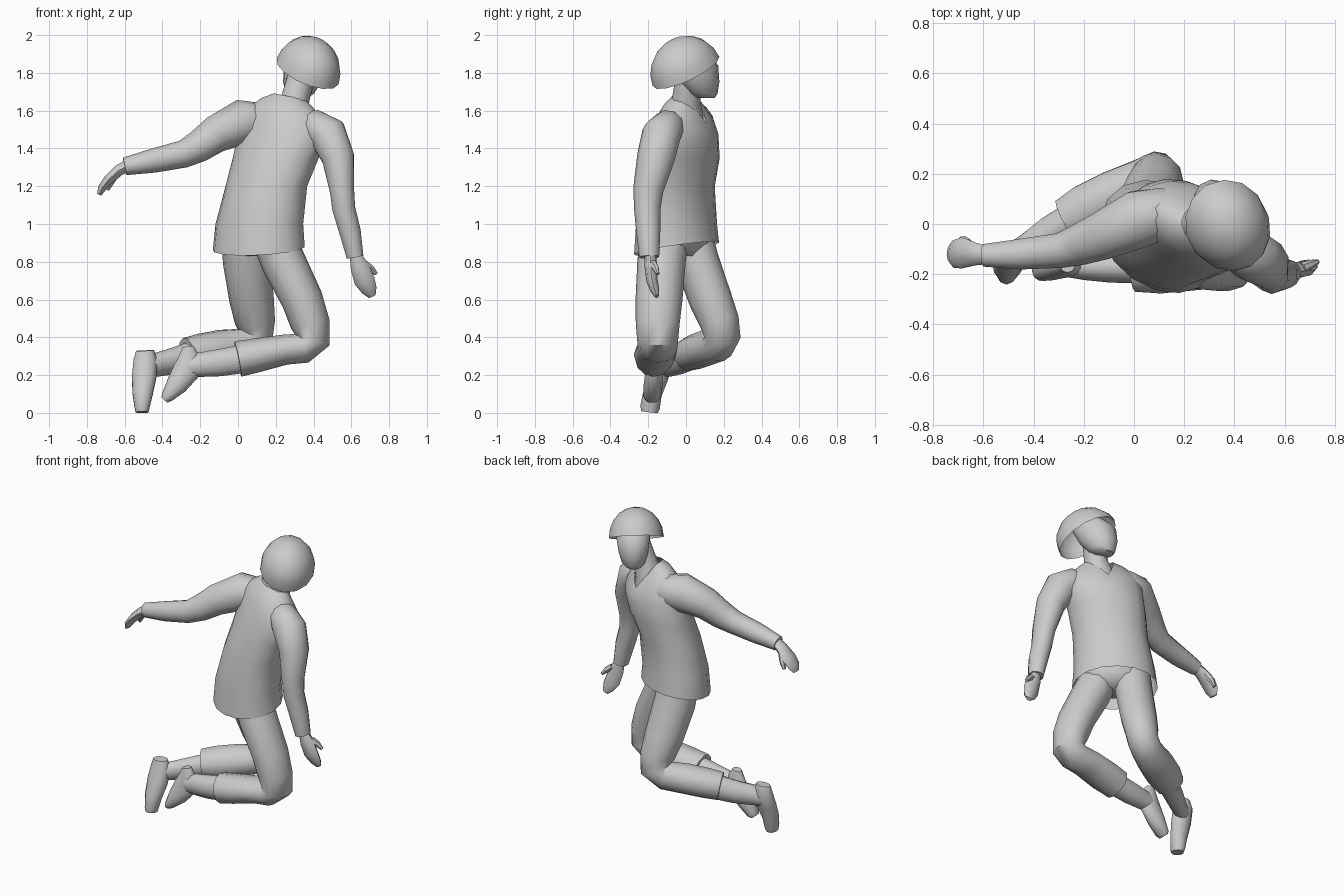
import bpy, bmesh, math
from mathutils import Vector, Matrix

grey = bpy.data.materials.new("plain_grey")
grey.diffuse_color = (0.6, 0.6, 0.6, 1)


def finish(name, bm, angle=50):
    bmesh.ops.recalc_face_normals(bm, faces=bm.faces[:])
    me = bpy.data.meshes.new(name)
    bm.to_mesh(me)
    bm.free()
    me.materials.append(grey)
    ob = bpy.data.objects.new(name, me)
    bpy.context.collection.objects.link(ob)
    bpy.ops.object.select_all(action='DESELECT')
    ob.select_set(True)
    bpy.context.view_layer.objects.active = ob
    bpy.ops.object.shade_smooth_by_angle(angle=math.radians(angle))
    return ob


def loft(name, rings, cap_start=True, cap_end=True):
    """Skin a list of point rings."""
    bm = bmesh.new()
    loops = [[bm.verts.new(p) for p in ring] for ring in rings]
    n = len(loops[0])
    for a, b in zip(loops, loops[1:]):
        for i in range(n):
            j = (i + 1) % n
            bm.faces.new((a[i], a[j], b[j], b[i]))
    if cap_start:
        bm.faces.new(loops[0])
    if cap_end:
        bm.faces.new(loops[-1])
    return finish(name, bm)


def tube(name, path, ref, sides=10):
    """Path points are (x, y, z, radius along ref, radius across)."""
    pts = [Vector(p[:3]) for p in path]
    rings = []
    for i, p in enumerate(path):
        t = (pts[min(i + 1, len(pts) - 1)] - pts[max(i - 1, 0)]).normalized()
        u = Vector(ref)
        u = (u - t * u.dot(t)).normalized()
        v = t.cross(u)
        ru, rv = p[3], p[-1]
        rings.append([pts[i] + u * ru * math.cos(a) + v * rv * math.sin(a)
                      for a in (2 * math.pi * k / sides for k in range(sides))])
    return loft(name, rings)


def oval(cx, cy, z, w, d, yaw, sides=16, push=0.0, drop=0.0, tilt=(0, 0)):
    """Level oval; push and drop pull its front out and down into a V."""
    yaw = math.radians(yaw)
    side = Vector((math.cos(yaw), math.sin(yaw), 0))
    front = Vector((-math.sin(yaw), math.cos(yaw), 0))
    ring = []
    for k in range(sides):
        a = 2 * math.pi * k / sides
        off = min(a, 2 * math.pi - a)
        v = max(0, 1 - off / math.radians(75))
        p = front * (d + push * v) * math.cos(a) + side * w * math.sin(a)
        p.z = z - drop * v + tilt[0] * p.x + tilt[1] * p.y
        ring.append(p + Vector((cx, cy, 0)))
    return ring


# Jumper with open hem and V neck
sweater = [
    oval(.11, -.05, .87, .262, .205, -35, tilt=(.08, .16)),
    oval(.113, -.05, 1.0, .25, .195, -35),
    oval(.15, -.045, 1.2, .232, .18, -34),
    oval(.2, -.02, 1.35, .242, .182, -31),
    oval(.24, -.01, 1.48, .25, .16, -27, drop=.03, tilt=(-.1, 0)),
    oval(.25, -.01, 1.575, .225, .13, -24, push=.02, drop=.08, tilt=(-.15, 0)),
    oval(.262, -.005, 1.645, .14, .1, -20, push=.025, drop=.12, tilt=(-.18, 0)),
    oval(.275, 0, 1.675, .085, .075, -12, push=.035, drop=.14, tilt=(-.2, 0)),
]
loft("sweater", sweater, False, False)

# Pelvis under the hem
loft("trouser_seat", [oval(.13, -.04, .83, .12, .08, -35),
                      oval(.12, -.045, .9, .21, .15, -35),
                      oval(.12, -.045, 1.05, .205, .15, -35)])

# Neck and upper chest
tube("neck", [(.26, .0, 1.44, .1), (.27, .0, 1.58, .09),
              (.3, .0, 1.65, .076), (.34, .02, 1.8, .07)], (0, 1, 0), 12)

# Head, turned to one side
loft("head", [oval(*s, 42, 12) for s in (
    (.32, .1, 1.668, .05, .055), (.328, .09, 1.69, .072, .082),
    (.34, .072, 1.75, .092, .115), (.357, .05, 1.84, .105, .133),
    (.375, .01, 1.93, .07, .08))])

# Rounded cap, tilted back from the face
bm = bmesh.new()
bmesh.ops.create_uvsphere(bm, u_segments=14, v_segments=10, radius=1)
bmesh.ops.delete(bm, geom=[v for v in bm.verts if v.co.z < -.01], context='VERTS')
up = Vector((.34, -.42, 1)).normalized()
fwd = Vector((-.5, .86, 0))
fwd = (fwd - up * fwd.dot(up)).normalized()
side = fwd.cross(up)
axes = Matrix((side * .168, fwd * .198, up * .187)).transposed().to_4x4()
bm.transform(Matrix.Translation((.369, 0, 1.808)) @ axes)
finish("cap", bm)

# Sleeves
tube("left_sleeve", [(.2, .05, 1.52, .07), (.12, .045, 1.535, .105),
                     (.02, .02, 1.54, .12),
                     (-.12, -.045, 1.475, .1), (-.21, -.08, 1.41, .086),
                     (-.29, -.105, 1.37, .073), (-.45, -.12, 1.335, .064),
                     (-.6, -.125, 1.305, .047)], (0, 0, 1))
tube("right_sleeve", [(.34, -.06, 1.53, .06), (.4, -.09, 1.52, .09),
                      (.475, -.13, 1.475, .105),
                      (.53, -.16, 1.35, .1, .09), (.55, -.2, 1.18, .08, .068),
                      (.56, -.205, 1.08, .07, .064), (.593, -.2, .96, .064, .06),
                      (.62, -.195, .825, .053, .047)], (0, 1, 0))

# Hands and thumbs
tube("left_hand", [(-.58, -.125, 1.31, .035, .032), (-.63, -.12, 1.285, .045, .03),
                   (-.685, -.115, 1.235, .062, .027), (-.72, -.12, 1.19, .055, .022),
                   (-.735, -.12, 1.155, .03, .012)], (0, 1, 0), 8)
tube("left_thumb", [(-.65, -.09, 1.26, .022), (-.675, -.065, 1.215, .018),
                    (-.69, -.06, 1.18, .01)], (0, 1, 0), 6)
tube("right_hand", [(.62, -.19, .84, .03, .03), (.645, -.185, .77, .05, .034),
                    (.67, -.18, .7, .055, .03), (.695, -.165, .65, .042, .024),
                    (.71, -.155, .617, .02, .012)], (1, 0, 0), 8)
tube("right_thumb", [(.67, -.175, .79, .022), (.705, -.16, .765, .018),
                     (.732, -.15, .735, .01)], (1, 0, 0), 6)

# Trouser legs: thigh, bent knee, cuff
tube("right_trouser", [(.185, -.11, .93, .125, .115), (.24, -.13, .8, .128, .118),
                       (.34, -.143, .6, .124, .11), (.383, -.15, .47, .116, .104),
                       (.398, -.15, .38, .108, .09), (.35, -.15, .343, .105, .08),
                       (.25, -.155, .335, .108, .08), (.1, -.165, .305, .112, .09),
                       (.0, -.17, .285, .1, .095)], (0, 1, 0), 12)
tube("left_trouser", [(.035, .025, .93, .115, .125), (.045, .058, .8, .115, .128),
                      (.072, .13, .6, .112, .12), (.09, .178, .48, .104, .107),
                      (.09, .193, .4, .096, .097), (.04, .17, .36, .095, .09),
                      (-.08, .11, .345, .108, .095), (-.19, .055, .325, .108, .094),
                      (-.27, .015, .31, .092, .088)], (-.5, .85, .3), 12)

# Lower legs
tube("right_shin", [(.05, -.168, .29, .07, .08), (-.1, -.168, .265, .065, .075),
                    (-.2, -.168, .255, .055, .068), (-.29, -.168, .24, .04, .05)],
     (0, 1, 0))
tube("left_shin", [(-.2, .05, .315, .07, .08), (-.34, -.03, .275, .06, .072),
                   (-.43, -.09, .255, .05, .065), (-.5, -.13, .235, .045, .05)],
     (-.5, .85, .3))

# Feet with toes pointing down
tube("right_foot", [(-.265, -.165, .352, .028, .03), (-.255, -.165, .29, .042, .065),
                    (-.272, -.168, .225, .046, .076), (-.325, -.174, .148, .05, .06),
                    (-.375, -.18, .085, .048, .034), (-.39, -.18, .068, .035, .022)],
     (0, 1, 0))
tube("left_foot", [(-.492, -.12, .33, .035, .05), (-.49, -.118, .28, .05, .066),
                   (-.497, -.145, .19, .052, .068), (-.505, -.178, .1, .05, .056),
                   (-.508, -.19, .03, .052, .042), (-.508, -.193, .003, .044, .036)],
     (0, 1, 0))
